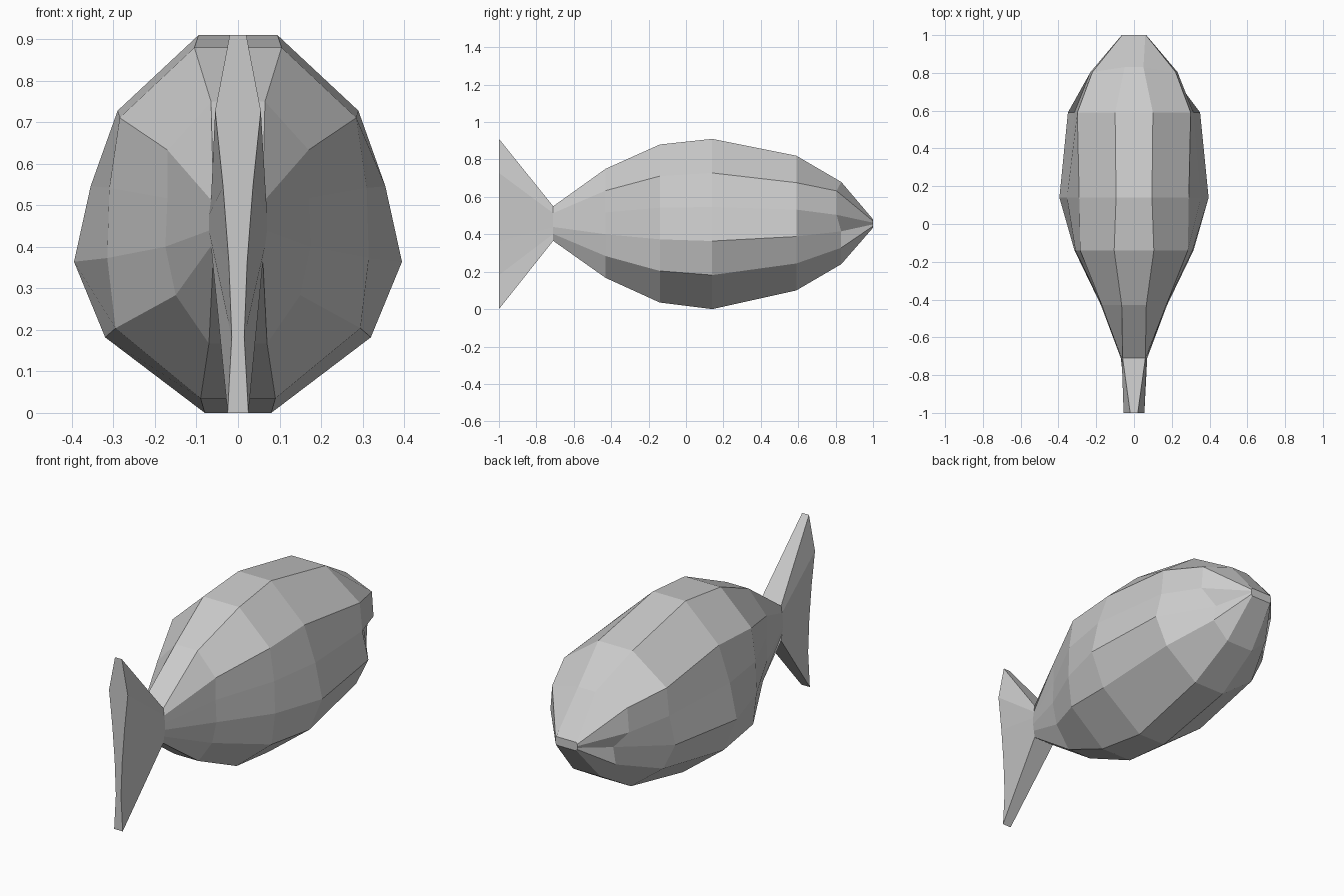
import bpy
import bmesh

# Remove the default cube
cube = bpy.data.objects.get("Cube")
if cube:
    bpy.data.objects.remove(cube, do_unlink=True)


def make_material(name, color):
    material = bpy.data.materials.new(name)
    material.use_nodes = True
    material.diffuse_color = color
    material.node_tree.nodes["Principled BSDF"].inputs["Base Color"].default_value = color
    return material


# Sections from tail tip to nose: y, top z, bottom z, half widths from top to bottom
sections = [
    (-1.0, 0.91, 0.0, (0.02, 0.055, 0.036, 0.022, 0.015, 0.025)),
    (-0.71, 0.55, 0.365, (0.06, 0.065, 0.07, 0.07, 0.065, 0.06)),
    (-0.43, 0.75, 0.167, (0.065, 0.17, 0.17, 0.175, 0.15, 0.07)),
    (-0.14, 0.88, 0.035, (0.105, 0.285, 0.31, 0.315, 0.295, 0.09)),
    (0.14, 0.91, 0.0, (0.095, 0.29, 0.355, 0.395, 0.32, 0.08)),
    (0.59, 0.82, 0.1, (0.1, 0.3, 0.315, 0.35, 0.28, 0.09)),
    (0.83, 0.68, 0.24, (0.05, 0.22, 0.23, 0.155, 0.17, 0.08)),
    (1.0, 0.48, 0.435, (0.06, 0.063, 0.065, 0.065, 0.063, 0.06)),
]
HEAD = 6        # section with the overhanging upper lip
CHEEK, LIP = 1, 2


def add_section(bm, index):
    """One closed ring, evenly stepped in height and mirrored across x."""
    y, top, bottom, widths = sections[index]
    side = []
    for row, width in enumerate(widths):
        z = top + (bottom - top) * row / (len(widths) - 1)
        back = 0.0
        if index == HEAD and row in (CHEEK, LIP):
            back = 0.025
            if row == CHEEK:
                z += 0.04
        side.append((width, y - back, z))
    mirrored = [(-x, py, z) for x, py, z in reversed(side)]
    return [bm.verts.new(point) for point in side + mirrored]


def cap(bm, ring):
    """Close a ring with one strip of faces across the mirror plane."""
    for i in range(len(ring) // 2 - 1):
        bm.faces.new((ring[i], ring[i + 1], ring[-2 - i], ring[-1 - i]))


# Fish body and tail fin as one continuous low-poly loft
bm = bmesh.new()
rings = [add_section(bm, i) for i in range(len(sections))]
for first, second in zip(rings, rings[1:]):
    for i in range(len(first)):
        j = (i + 1) % len(first)
        bm.faces.new((first[i], first[j], second[j], second[i]))
cap(bm, rings[0])
cap(bm, rings[-1])
bmesh.ops.recalc_face_normals(bm, faces=bm.faces)

mesh = bpy.data.meshes.new("fish_body")
bm.to_mesh(mesh)
bm.free()
mesh.materials.append(make_material("light_grey", (0.6, 0.6, 0.6, 1.0)))
fish = bpy.data.objects.new("fish_body", mesh)
bpy.context.collection.objects.link(fish)
